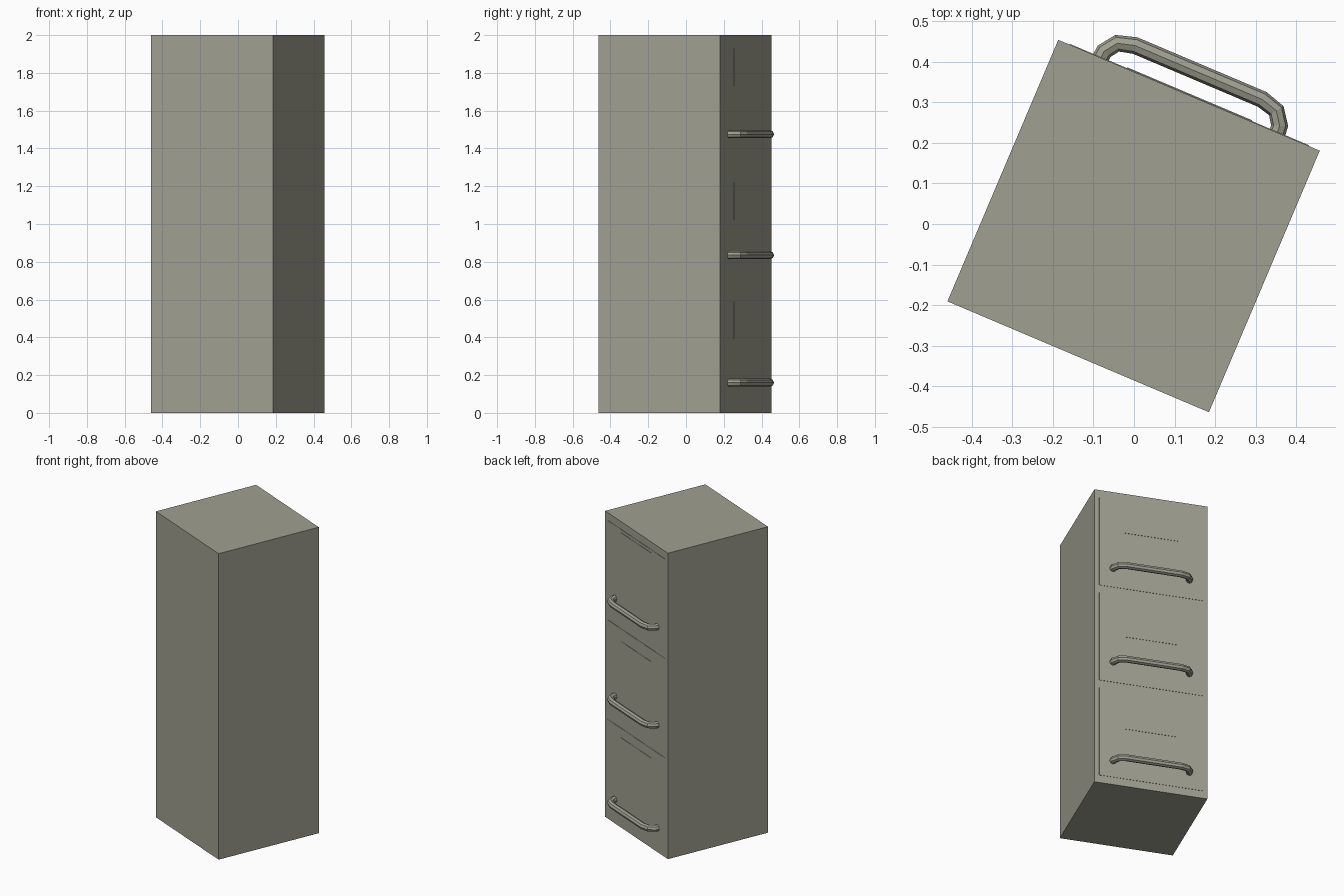
import bpy
import math

cube = bpy.data.objects.get("Cube")
if cube:
    bpy.data.objects.remove(cube, do_unlink=True)

TURN = math.radians(-22.97)
ORIGIN = (-0.001, -0.005, 0)
SIDE = 0.70
BACK = SIDE / 2

metal = bpy.data.materials.new("grey_green_metal")
colour = (0.35, 0.35, 0.285, 1)
metal.diffuse_color = colour
metal.use_nodes = True
metal.node_tree.nodes["Principled BSDF"].inputs["Base Color"].default_value = colour


def place(obj):
    """Turn a part built in the cabinet's own axes into position."""
    obj.location = ORIGIN
    obj.rotation_euler.z = TURN
    obj.data.materials.append(metal)


def box(name, size, centre):
    bpy.ops.mesh.primitive_cube_add(size=1)
    obj = bpy.context.object
    obj.name = name
    for v in obj.data.vertices:
        v.co = [c + s * p for c, s, p in zip(centre, size, v.co)]
    place(obj)


def handle(name, z):
    half = [(0.237, BACK - 0.01), (0.235, 0.368), (0.213, 0.399), (0.17, 0.411)]
    path = [(-x, y) for x, y in half] + half[::-1]
    curve = bpy.data.curves.new(name, "CURVE")
    curve.dimensions = "3D"
    curve.bevel_depth = 0.021
    curve.bevel_resolution = 2
    spline = curve.splines.new("POLY")
    spline.points.add(len(path) - 1)
    for point, (x, y) in zip(spline.points, path):
        point.co = (x, y, z, 1)
    spline.use_smooth = False
    obj = bpy.data.objects.new(name, curve)
    bpy.context.collection.objects.link(obj)
    bpy.ops.object.select_all(action="DESELECT")
    obj.select_set(True)
    bpy.context.view_layer.objects.active = obj
    bpy.ops.object.convert(target="MESH")
    obj = bpy.context.object
    obj.name = name
    obj.data.materials.clear()
    place(obj)
    for face in obj.data.polygons:
        face.use_smooth = False


# Cabinet body
box("cabinet_body", (SIDE, SIDE, 2), (0, 0, 1))

# Three drawers: front panel, label plate and pull handle
drawers = [("bottom", 0.35, 0.49, 0.16),
           ("middle", 1.00, 1.12, 0.835),
           ("top", 1.65, 1.83, 1.475)]
for level, panel_z, label_z, handle_z in drawers:
    box(level + "_drawer_front", (0.64, 0.004, 0.60), (0, BACK, panel_z))
    box(level + "_label_plate", (0.335, 0.008, 0.20), (0, BACK, label_z))
    handle(level + "_handle", handle_z)
